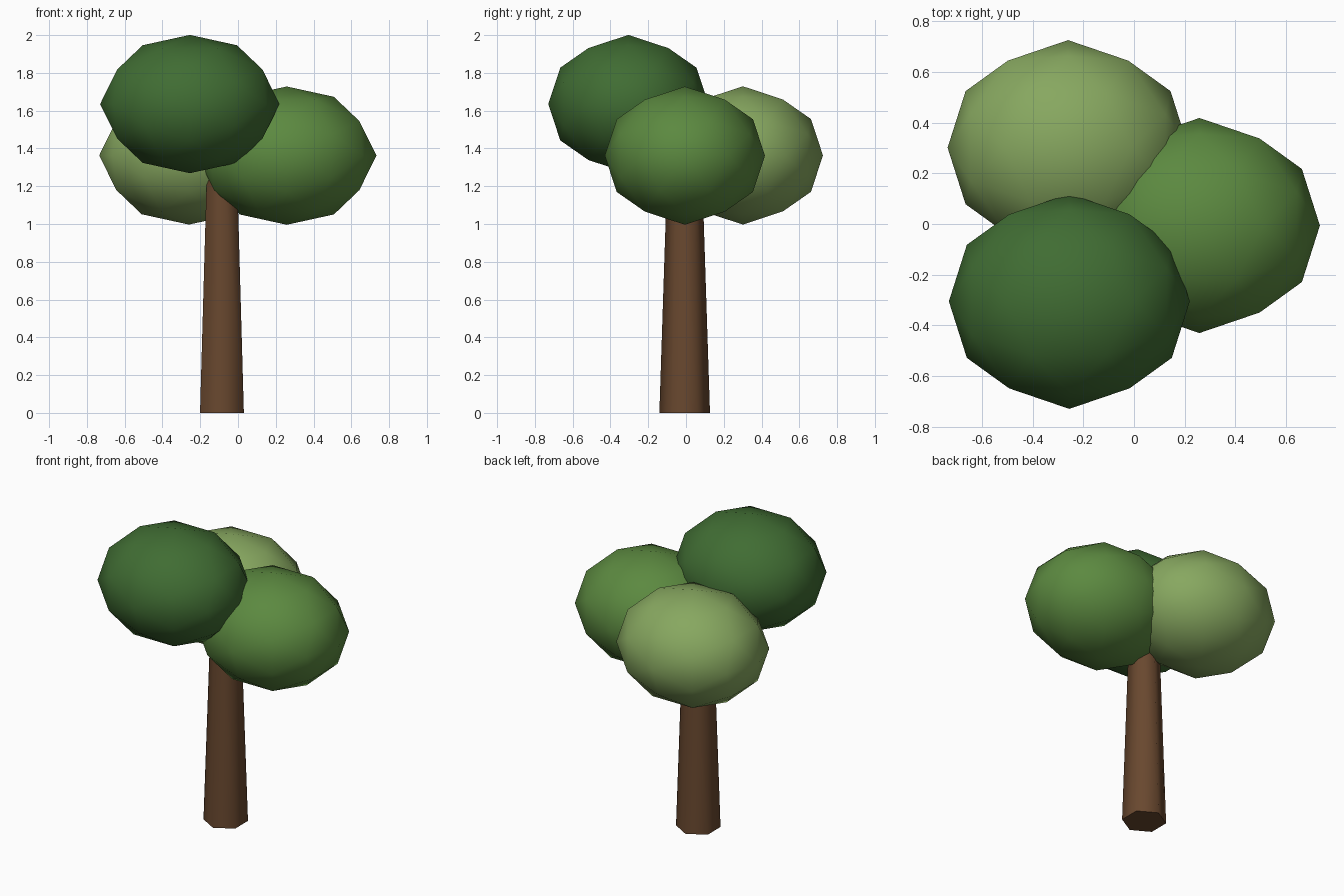
import bpy, bmesh
from itertools import product
from mathutils import Vector

if "Cube" in bpy.data.objects:
    bpy.data.objects.remove(bpy.data.objects["Cube"])


def colour(ob, rgb):
    m = bpy.data.materials.new(ob.name + "_colour")
    m.diffuse_color = (*[(c / 255) ** 2.2 for c in rgb], 1)
    m.use_nodes = True
    m.node_tree.nodes["Principled BSDF"].inputs["Base Color"].default_value = m.diffuse_color
    ob.data.materials.append(m)


def foliage(name, centre, rgb, radii=(0.475, 0.424, 0.366)):
    # 42-point icosphere with two-fold axes along x, y, z, squashed to radii
    seeds = [(1, 0, 0), (0.8507, 0.5257, 0), (0.809, 0.309, 0.5)]
    pts = set()
    for s in seeds:
        for k in range(3):
            c = s[-k:] + s[:-k] if k else s
            for sg in product((1, -1), repeat=3):
                pts.add(tuple(a * b + 0.0 for a, b in zip(c, sg)))
    bm = bmesh.new()
    for p in sorted(pts):
        bm.verts.new(p)
    bmesh.ops.convex_hull(bm, input=bm.verts[:])
    bmesh.ops.scale(bm, vec=Vector(radii), verts=bm.verts[:])
    bmesh.ops.recalc_face_normals(bm, faces=bm.faces[:])
    for f in bm.faces:
        f.smooth = True
    me = bpy.data.meshes.new(name)
    bm.to_mesh(me)
    bm.free()
    ob = bpy.data.objects.new(name, me)
    ob.location = centre
    bpy.context.collection.objects.link(ob)
    colour(ob, rgb)


# Tapered six-sided trunk, its top hidden in the crown
H = 1.35
bpy.ops.mesh.primitive_cone_add(vertices=6, radius1=0.134, radius2=0.090,
                                depth=H, location=(-0.085, -0.007, H / 2))
trunk = bpy.context.object
trunk.name = "trunk"
bpy.ops.object.shade_smooth_by_angle(angle=1.13)
colour(trunk, (104, 73, 50))

# Three crown clumps
foliage("front_foliage", (-0.255, -0.305, 1.635), (66, 108, 54))
foliage("right_foliage", (0.258, -0.006, 1.362), (92, 136, 66))
foliage("back_foliage", (-0.260, 0.301, 1.363), (134, 166, 96))
